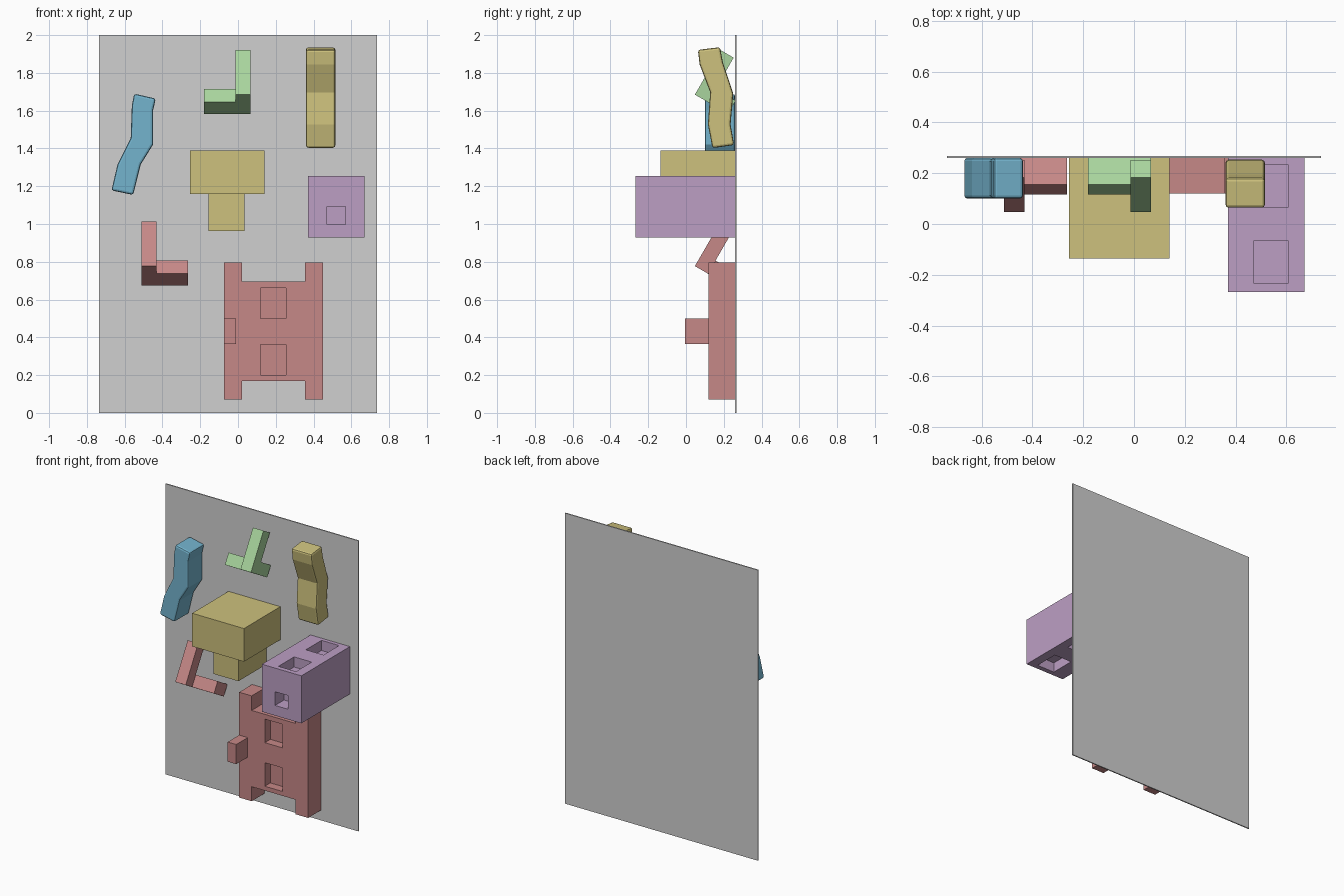
import bpy, bmesh, math
from mathutils import Vector

if "Cube" in bpy.data.objects:
    bpy.data.objects.remove(bpy.data.objects["Cube"])


def material(name, rgb):
    """Flat colour given as 0-255 sRGB, stored as linear."""
    m = bpy.data.materials.new(name)
    lin = [((c / 255 + 0.055) / 1.055) ** 2.4 for c in rgb]
    m.diffuse_color = (*lin, 1)
    m.use_nodes = True
    m.node_tree.nodes["Principled BSDF"].inputs["Base Color"].default_value = m.diffuse_color
    return m


GREY = material("board grey", (208, 208, 208))
RED = material("soft red", (198, 136, 135))
GREEN = material("soft green", (168, 212, 157))
YELLOW = material("sand yellow", (205, 193, 125))
PURPLE = material("soft purple", (188, 159, 196))
BLUE = material("soft blue", (116, 180, 206))


def new_object(name, bm, mat):
    bmesh.ops.recalc_face_normals(bm, faces=bm.faces)
    mesh = bpy.data.meshes.new(name)
    bm.to_mesh(mesh)
    bm.free()
    if mat:
        mesh.materials.append(mat)
    ob = bpy.data.objects.new(name, mesh)
    bpy.context.collection.objects.link(ob)
    return ob


def boxes(name, mat, *spans):
    """One object made of boxes, each given as (x0, x1, y0, y1, z0, z1)."""
    bm = bmesh.new()
    for x0, x1, y0, y1, z0, z1 in spans:
        vs = bmesh.ops.create_cube(bm, size=1)["verts"]
        for v in vs:
            v.co = (x0 + (v.co.x + 0.5) * (x1 - x0),
                    y0 + (v.co.y + 0.5) * (y1 - y0),
                    z0 + (v.co.z + 0.5) * (z1 - z0))
    return new_object(name, bm, mat)


def prism(name, mat, outline, extrude):
    """Extrude a closed outline of 3D points along a vector."""
    bm = bmesh.new()
    face = bm.faces.new([bm.verts.new(p) for p in outline])
    top = bmesh.ops.extrude_face_region(bm, geom=[face])["geom"]
    bmesh.ops.translate(bm, vec=Vector(extrude),
                        verts=[g for g in top if isinstance(g, bmesh.types.BMVert)])
    return new_object(name, bm, mat)


def cut(ob, name, *spans):
    """Sink box-shaped pockets into an object."""
    cutter = boxes(name, None, *spans)
    cutter.hide_render = True
    cutter.display_type = 'WIRE'
    mod = ob.modifiers.new("pockets", 'BOOLEAN')
    mod.operation = 'DIFFERENCE'
    mod.solver = 'EXACT'
    mod.object = cutter
    bpy.context.view_layer.objects.active = ob
    bpy.ops.object.modifier_apply(modifier=mod.name)
    bpy.data.objects.remove(cutter)


def soften(ob):
    mod = ob.modifiers.new("soft edges", 'BEVEL')
    mod.width = 0.012
    mod.segments = 2
    mod.limit_method = 'ANGLE'
    mod.angle_limit = math.radians(50)


WALL = 0.26  # y of the board's front surface

# Backing board
boxes("backing_board", GREY, (-0.735, 0.735, WALL, 0.268, 0, 2))

# Large ladder-shaped hold: H outline, two pockets and a side peg
ladder = [(-0.075, 0.07), (0.02, 0.07), (0.02, 0.17), (0.355, 0.17), (0.355, 0.07), (0.45, 0.07),
          (0.45, 0.795), (0.355, 0.795), (0.355, 0.695), (0.02, 0.695), (0.02, 0.795), (-0.075, 0.795)]
frame = prism("ladder_hold", RED, [(x, 0.12, z) for x, z in ladder], (0, WALL - 0.12, 0))
cut(frame, "ladder_pockets", *[(0.12, 0.255, 0.10, 0.18, z, z + 0.162) for z in (0.2, 0.5)])
boxes("ladder_peg", RED, (-0.075, -0.01, -0.005, 0.12, 0.365, 0.5))

# Deep purple block with pockets on top, underneath and in front
block = boxes("pocket_block", PURPLE, (0.37, 0.67, -0.268, WALL, 0.928, 1.255))
pockets = [(0.47, 0.57, -0.3, -0.17, 0.998, 1.092)]
for y in (-0.234, 0.064):
    for z0, z1 in ((1.185, 1.30), (0.88, 0.995)):
        pockets.append((0.472, 0.606, y, y + 0.17, z0, z1))
cut(block, "block_pockets", *pockets)

# Stepped yellow hold
boxes("ledge_top", YELLOW, (-0.255, 0.14, -0.135, WALL, 1.16, 1.388))
boxes("ledge_foot", YELLOW, (-0.155, 0.035, -0.045, WALL, 0.963, 1.16))


# Tilted corner holds: one leaning post and a cross bar, mirrored by side
def corner_hold(name, mat, x, z, side):
    def span(a, b):
        return tuple(sorted((a * side, b * side)))
    ob = boxes(name, mat,
               (*span(0, 0.08), 0, 0.08, 0, 0.272),
               (*span(0, 0.247), 0.08, 0.203, 0, 0.08))
    ob.location = (x, 0.047, z)
    ob.rotation_euler.x = math.radians(-30)


corner_hold("green_corner_hold", GREEN, 0.066, 1.685, -1)
corner_hold("red_corner_hold", RED, -0.511, 0.777, 1)

# Wavy blue hold, bent sideways
wave = [(-0.55, 1.69), (-0.435, 1.664), (-0.45, 1.60), (-0.45, 1.42), (-0.515, 1.315),
        (-0.555, 1.154), (-0.67, 1.178), (-0.638, 1.315), (-0.568, 1.455), (-0.562, 1.625)]
soften(prism("wavy_blue_hold", BLUE, [(x, 0.10, z) for x, z in wave], (0, WALL - 0.10, 0)))

# Wavy yellow hold, bent outwards
bend = [(0.063, 1.922), (0.18, 1.936), (0.195, 1.857), (0.25, 1.69), (0.236, 1.527),
        (0.255, 1.418), (0.14, 1.402), (0.116, 1.527), (0.128, 1.697), (0.072, 1.845)]
soften(prism("wavy_yellow_hold", YELLOW, [(0.36, y, z) for y, z in bend], (0.155, 0, 0)))
